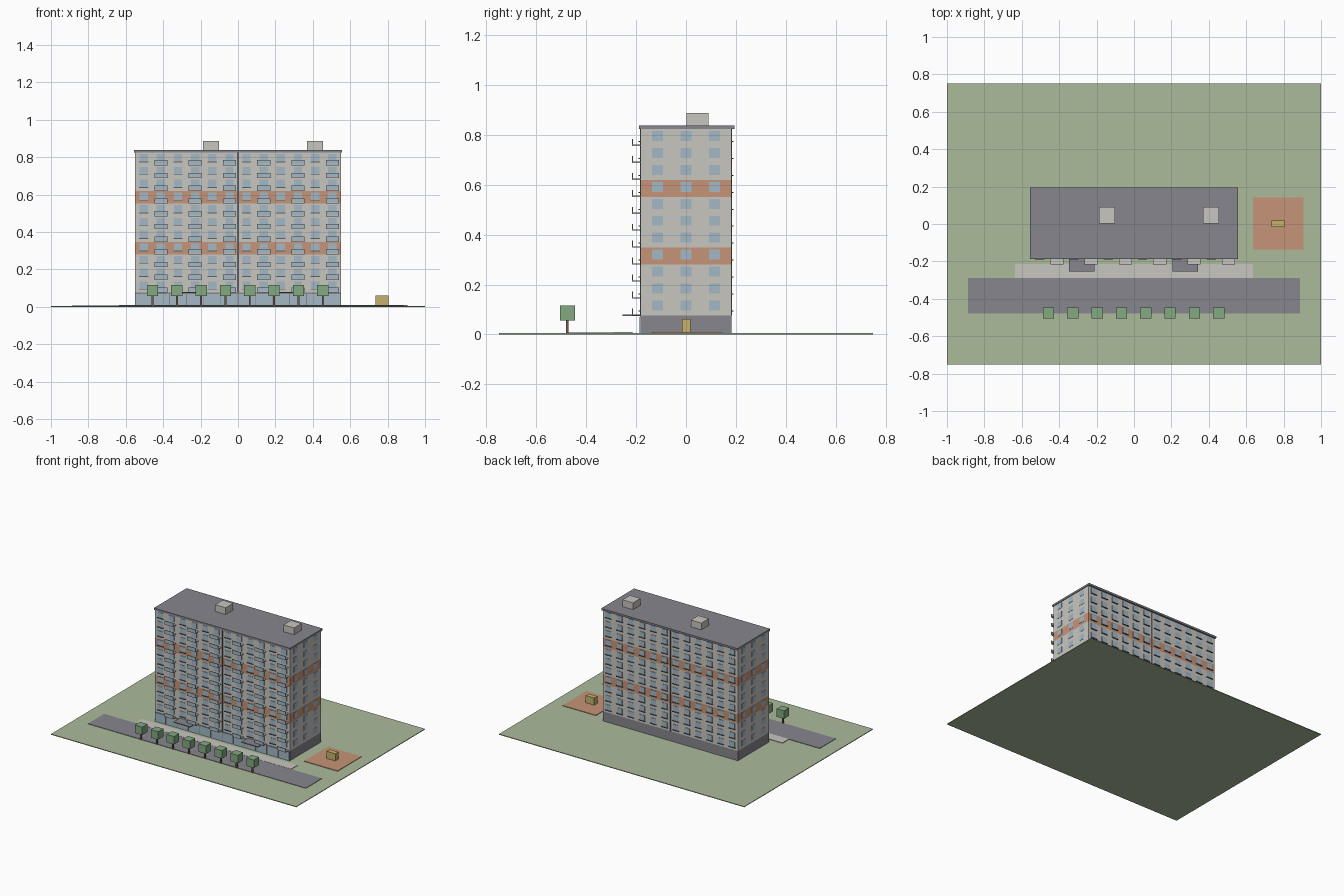
import bpy
import bmesh
from mathutils import Matrix

if "Cube" in bpy.data.objects:
    bpy.data.objects.remove(bpy.data.objects["Cube"], do_unlink=True)


def material(name, rgb):
    lin = [((c / 255 + 0.055) / 1.055) ** 2.4 for c in rgb] + [1.0]
    m = bpy.data.materials.new(name)
    m.use_nodes = True
    m.diffuse_color = lin
    m.node_tree.nodes["Principled BSDF"].inputs["Base Color"].default_value = lin
    return m


GRASS = material("grass green", (171, 187, 154))
WALL = material("pale concrete", (201, 198, 192))
BRICK = material("terracotta", (198, 148, 120))
GREY = material("slate grey", (134, 134, 141))
GLASS = material("window blue", (163, 185, 198))
LEAF = material("leaf green", (130, 170, 130))
TRUNK = material("bark brown", (120, 92, 75))
YELLOW = material("play yellow", (198, 178, 108))
METAL = material("dark trim", (95, 98, 106))


def boxes(name, mat, spans):
    """One object made of boxes, each given as (x0, x1, y0, y1, z0, z1)."""
    bm = bmesh.new()
    for x0, x1, y0, y1, z0, z1 in spans:
        mid = Matrix.Translation(((x0 + x1) / 2, (y0 + y1) / 2, (z0 + z1) / 2))
        size = Matrix.Diagonal((x1 - x0, y1 - y0, z1 - z0, 1))
        bmesh.ops.create_cube(bm, size=1, matrix=mid @ size)
    mesh = bpy.data.meshes.new(name)
    bm.to_mesh(mesh)
    bm.free()
    mesh.materials.append(mat)
    obj = bpy.data.objects.new(name, mesh)
    bpy.context.collection.objects.link(obj)
    return obj


# Main dimensions
HX, HY = 0.55, 0.182
BASE, STOREY, FLOORS = 0.076, 0.068, 11
TOP = BASE + STOREY * FLOORS
LAND = 0.005
BAY = HX / 6
columns = [-HX + BAY * (i + 0.5) for i in range(12)]
levels = [BASE + STOREY * i for i in range(FLOORS)]
banded = (3, 7)

# Site
boxes("lawn", GRASS, [(-1, 1, -0.75, 0.75, 0, LAND)])
boxes("road", GREY, [(-0.888, 0.888, -0.478, -0.29, LAND, 0.008)])
boxes("pavement", WALL, [(-0.636, 0.636, -0.29, -0.215, LAND, 0.009)])
boxes("playground", BRICK, [(0.635, 0.907, -0.136, 0.142, LAND, 0.009)])
boxes("play_block", YELLOW, [(0.735, 0.805, -0.017, 0.019, 0.009, 0.062)])

# Building body: one box cut at storey heights, coloured by height
body = boxes("building_body", WALL, [(-HX, HX, -HY, HY, LAND, TOP)])
body.data.materials.append(BRICK)
body.data.materials.append(GREY)
bm = bmesh.new()
bm.from_mesh(body.data)
for z in [BASE] + [levels[f + k] for f in banded for k in (0, 1)]:
    bmesh.ops.bisect_plane(bm, geom=bm.verts[:] + bm.edges[:] + bm.faces[:],
                           plane_co=(0, 0, z), plane_no=(0, 0, 1))
for face in bm.faces:
    z = face.calc_center_median().z
    if z < BASE:
        face.material_index = 2
    elif any(levels[f] < z < levels[f] + STOREY for f in banded):
        face.material_index = 1
bm.to_mesh(body.data)
bm.free()

# Roof slab and lift houses
boxes("roof_slab", GREY, [(-0.555, 0.555, -0.188, 0.194, TOP, TOP + 0.014)])
boxes("roof_houses", WALL, [(x - 0.043, x + 0.043, 0.003, 0.09, TOP + 0.014, 0.888)
                            for x in (-0.145, 0.412)])

# Windows and sills on the long faces, windows on the short ends
windows, sills = [], []
for z in levels:
    for side in (-1, 1):
        for i, x in enumerate(columns):
            ya, yb = sorted((side * HY, side * (HY + 0.003)))
            windows.append((x - 0.022, x + 0.022, ya, yb, z + 0.02, z + 0.06))
            if side > 0 or i % 2 == 0:
                ya, yb = sorted((side * HY, side * (HY + 0.008)))
                sills.append((x - 0.025, x + 0.025, ya, yb, z + 0.016, z + 0.02))
        for y in (-0.115, 0, 0.115):
            xa, xb = sorted((side * HX, side * (HX + 0.002)))
            windows.append((xa, xb, y - 0.022, y + 0.022, z + 0.02, z + 0.06))
boxes("windows", GLASS, windows)
boxes("window_sills", METAL, sills)

# Balconies on every second bay of the front
spots = [(x, z) for x in columns[1::2] for z in levels]
boxes("balcony_slabs", WALL, [(x - 0.035, x + 0.035, -0.216, -HY, z, z + 0.005)
                              for x, z in spots])
boxes("balcony_panels", GLASS, [(x - 0.035, x + 0.035, -0.217, -0.213, z + 0.005, z + 0.028)
                                for x, z in spots])

# Expansion joint between the two halves
boxes("section_joint", METAL, [(-0.005, 0.005, -HY - 0.003, HY + 0.003, BASE, TOP)])

# Glazed ground floor and entrance canopies
boxes("shop_glazing", GLASS, [(x - BAY / 2 + 0.002, x + BAY / 2 - 0.002,
                               -HY - 0.004, -HY, LAND, 0.07) for x in columns])
boxes("entrance_canopies", GREY, [(x - 0.068, x + 0.068, -0.254, -HY, 0.074, 0.08)
                                  for x in (-0.28, 0.273)])

# Row of street trees
tree_x = [-0.457 + 0.13 * i for i in range(8)]
boxes("tree_trunks", TRUNK, [(x - 0.005, x + 0.005, -0.481, -0.471, LAND, 0.06)
                             for x in tree_x])
boxes("tree_crowns", LEAF, [(x - 0.03, x + 0.03, -0.506, -0.446, 0.057, 0.116)
                            for x in tree_x])
